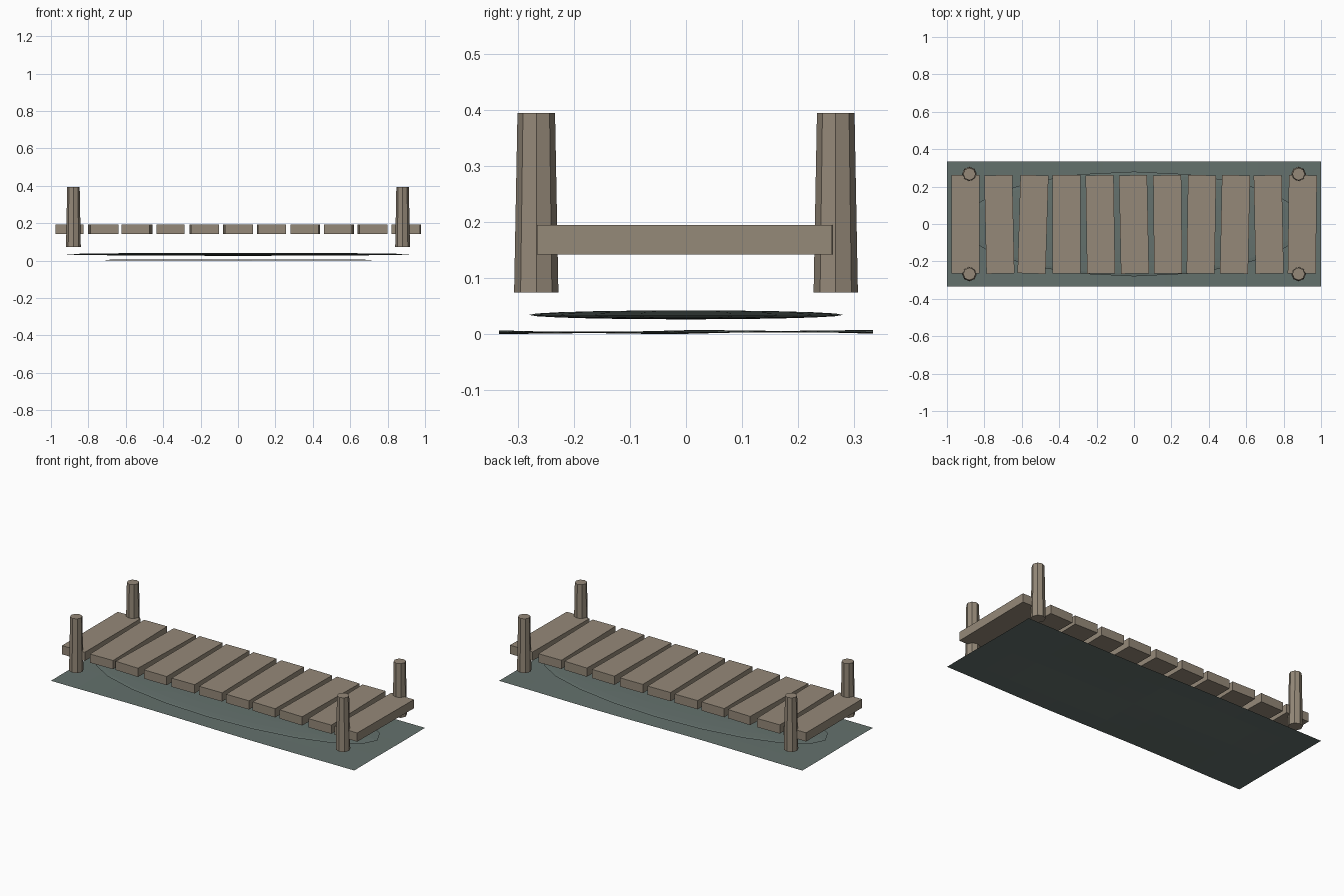
import bpy, bmesh, math

if "Cube" in bpy.data.objects:
    bpy.data.objects.remove(bpy.data.objects["Cube"])


def material(name, color):
    m = bpy.data.materials.new(name)
    m.diffuse_color = (*color, 1)
    m.use_nodes = True
    m.node_tree.nodes["Principled BSDF"].inputs["Base Color"].default_value = m.diffuse_color
    return m


wood = material("weathered wood", (0.30, 0.25, 0.19))
water = material("murky water", (0.127, 0.165, 0.152))


def add(name, bm, mat, loc=(0, 0, 0), rot=0):
    me = bpy.data.meshes.new(name)
    bm.to_mesh(me)
    bm.free()
    me.materials.append(mat)
    ob = bpy.data.objects.new(name, me)
    ob.location = loc
    ob.rotation_euler.z = rot
    bpy.context.collection.objects.link(ob)
    return ob


# Rippled water sheet
bm = bmesh.new()
bmesh.ops.create_grid(bm, x_segments=12, y_segments=6, size=1)
for v in bm.verts:
    v.co.y *= 0.333
    v.co.z = 0.006 + 0.002 * math.sin(5 * v.co.x) * math.cos(9 * v.co.y) \
        + 0.002 * math.sin(9 * v.co.y + 2 * v.co.x)
low = min(v.co.z for v in bm.verts)
for v in bm.verts:
    v.co.z -= low
add("water_sheet", bm, water)

# Flat pool: a squashed sphere floating just above the sheet
bm = bmesh.new()
bmesh.ops.create_uvsphere(bm, u_segments=20, v_segments=10, radius=1)
bmesh.ops.scale(bm, vec=(0.92, 0.28, 0.008), verts=bm.verts)
add("pool", bm, water, (0, 0, 0.034))

# Deck planks, each turned slightly
tilts = [0.0, 0.022, -0.03, 0.0, 0.015, 0.02, 0.01, -0.015, -0.02, 0.02, -0.012]
for i, tilt in enumerate(tilts):
    bm = bmesh.new()
    bmesh.ops.create_cube(bm, size=1)
    bmesh.ops.scale(bm, vec=(0.15, 0.526, 0.052), verts=bm.verts)
    add(f"plank_{i + 1}", bm, wood, (-0.9 + 0.18 * i, -0.002, 0.168), tilt)

# Tapered eight-sided corner posts
for sx, side in ((-1, "left"), (1, "right")):
    for sy, end in ((-1, "front"), (1, "back")):
        bm = bmesh.new()
        bmesh.ops.create_cone(bm, cap_ends=True, segments=8,
                              radius1=0.0395, radius2=0.0335, depth=0.32)
        add(f"{end}_{side}_post", bm, wood, (0.88 * sx, 0.267 * sy, 0.234))
